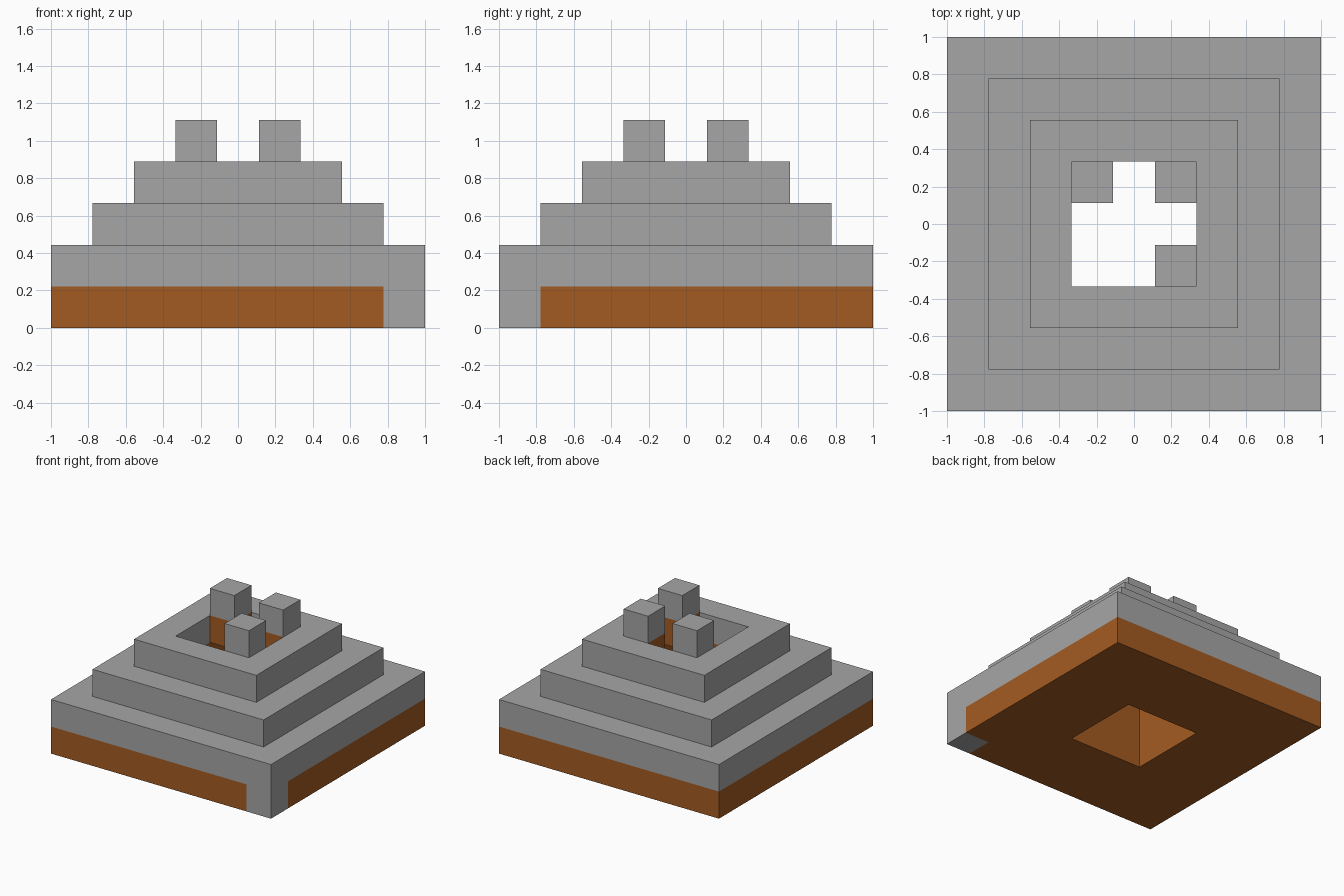
import bpy
import bmesh
from mathutils import Vector

cube = bpy.data.objects.get("Cube")
if cube:
    bpy.data.objects.remove(cube, do_unlink=True)

U = 2 / 9          # one block
HOLE = 1.5 * U     # half width of the central shaft


def make_material(name, colour):
    mat = bpy.data.materials.new(name)
    mat.use_nodes = True
    mat.diffuse_color = colour
    mat.node_tree.nodes["Principled BSDF"].inputs["Base Color"].default_value = colour
    return mat


stone = make_material("stone_grey", (0.38, 0.38, 0.38, 1))
earth = make_material("earth_brown", (0.37, 0.105, 0.016, 1))


def finish(bm, name, *mats):
    bmesh.ops.recalc_face_normals(bm, faces=bm.faces)
    mesh = bpy.data.meshes.new(name)
    bm.to_mesh(mesh)
    bm.free()
    for mat in mats:
        mesh.materials.append(mat)
    obj = bpy.data.objects.new(name, mesh)
    bpy.context.collection.objects.link(obj)
    return obj


def block(name, x, y, z, mat):
    bm = bmesh.new()
    bmesh.ops.create_cube(bm, size=U)
    bmesh.ops.translate(bm, verts=bm.verts, vec=(x, y, z))
    return finish(bm, name, mat)


# Stepped body: a closed profile swept round four corners, open in the middle
profile = [(1.5, 0), (4.5, 0), (4.5, 1), (4.5, 2), (3.5, 2), (3.5, 3),
           (2.5, 3), (2.5, 4), (1.5, 4), (1.5, 3)]
corners = [(1, 1), (-1, 1), (-1, -1), (1, -1)]
bm = bmesh.new()
loops = [[bm.verts.new((sx * r * U, sy * r * U, z * U)) for r, z in profile]
         for sx, sy in corners]
n = len(profile)
for a, b in zip(loops, loops[1:] + loops[:1]):
    for i in range(n):
        j = (i + 1) % n
        bm.faces.new((a[i], b[i], b[j], a[j]))

# Cut the front corner block out of the lowest course
for axis, side in (((1, 0, 0), 1), ((0, 1, 0), -1)):
    low = [f for f in bm.faces if f.calc_center_median().z < U]
    geom = low + list({e for f in low for e in f.edges})
    bmesh.ops.bisect_plane(bm, geom=geom, dist=1e-5,
                           plane_co=Vector(axis) * side * 3.5 * U, plane_no=axis)

# Earth on the lowest course and the lower shaft walls, stone elsewhere
for f in bm.faces:
    c = f.calc_center_median()
    shaft = max(abs(c.x), abs(c.y)) < HOLE + 0.01 and c.z < 3 * U
    corner = c.x > 3.5 * U and c.y < -3.5 * U
    f.material_index = 1 if (c.z < U and not corner) or shaft else 0
finish(bm, "stepped_body", stone, earth)

# Three corner posts standing on earth blocks inside the shaft
for name, sx, sy in (("back_left", 1, 1), ("back_right", -1, 1), ("front_left", 1, -1)):
    block(name + "_post", sx * U, sy * U, 4.5 * U, stone)
    block(name + "_post_base", sx * U, sy * U, 3.5 * U, earth)
